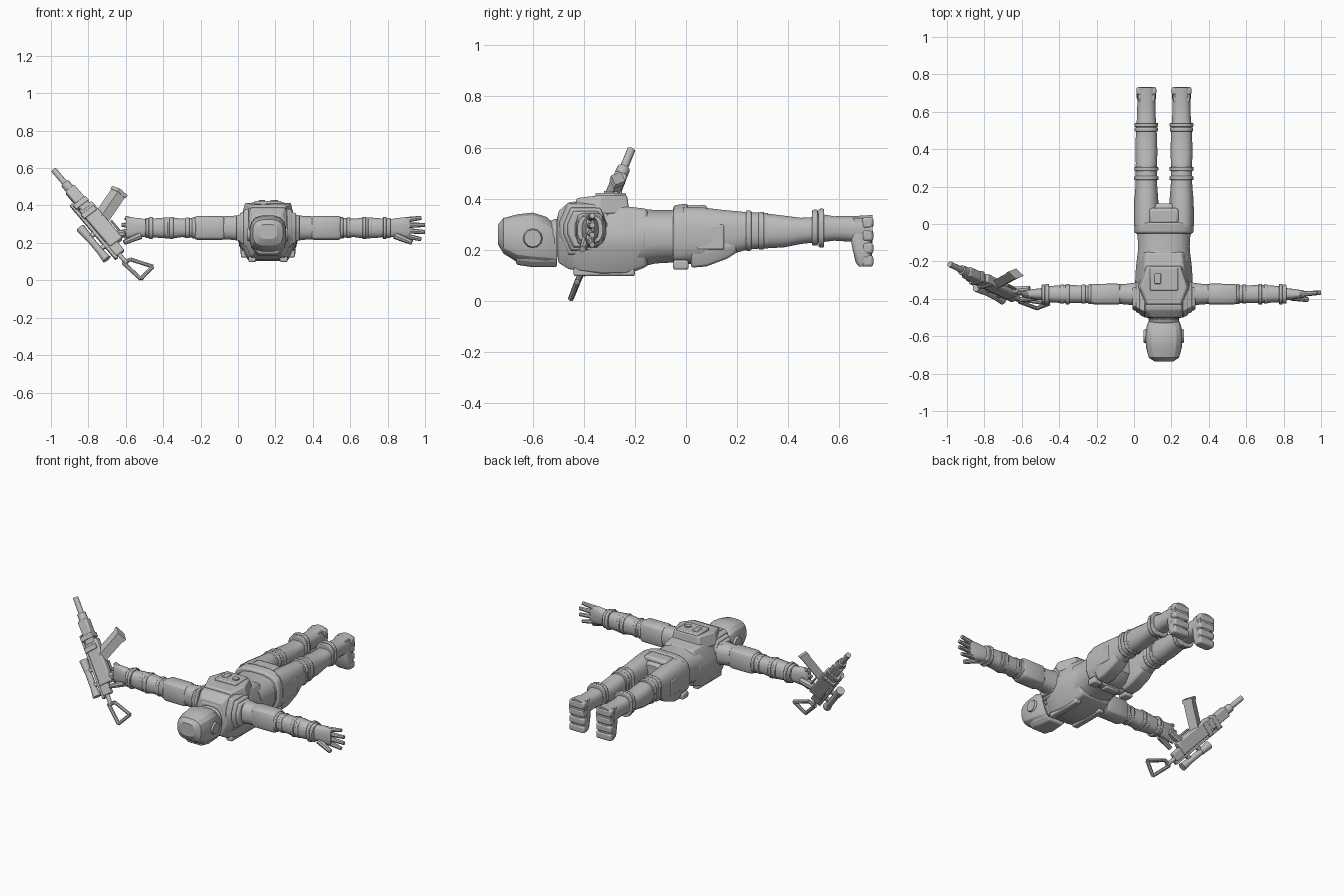
import bpy, bmesh, math
from mathutils import Vector, Matrix

if "Cube" in bpy.data.objects:
    bpy.data.objects.remove(bpy.data.objects["Cube"])

CX = 0.16            # body centre line
ARM_Y, ARM_Z = -0.375, 0.28

grey = bpy.data.materials.new("plain_grey")
grey.use_nodes = True
grey.diffuse_color = (0.5, 0.5, 0.5, 1)
grey.node_tree.nodes["Principled BSDF"].inputs["Base Color"].default_value = (0.5, 0.5, 0.5, 1)


def finish(name, bm, bevel=0.0, matrix=None, angle=35):
    if matrix:
        bm.transform(matrix)
    bmesh.ops.recalc_face_normals(bm, faces=bm.faces)
    mesh = bpy.data.meshes.new(name)
    bm.to_mesh(mesh)
    bm.free()
    mesh.materials.append(grey)
    ob = bpy.data.objects.new(name, mesh)
    bpy.context.collection.objects.link(ob)
    if bevel:
        mod = ob.modifiers.new("bevel", "BEVEL")
        mod.width, mod.segments, mod.limit_method = bevel, 2, "ANGLE"
    bpy.ops.object.select_all(action="DESELECT")
    ob.select_set(True)
    bpy.context.view_layer.objects.active = ob
    bpy.ops.object.shade_smooth_by_angle(angle=math.radians(angle))
    return ob


def oval(n=16, power=2.6):
    pts = []
    for i in range(n):
        t = 2 * math.pi * (i + 0.5) / n
        c, s = math.cos(t), math.sin(t)
        pts.append((math.copysign(abs(c) ** (2 / power), c), math.copysign(abs(s) ** (2 / power), s)))
    return pts


HEX = [(1, -.25), (1, .25), (.68, 1), (-.68, 1), (-1, .25), (-1, -.25), (-.68, -1), (.68, -1)]


def loft(name, axis, rings, section=None, bevel=0.0, matrix=None, angle=35):
    """rings: (position, centre a, centre b, radius a, radius b) along the axis"""
    section = section or oval()
    bm = bmesh.new()
    loops = []
    for p, ca, cb, ra, rb in rings:
        loop = []
        for u, v in section:
            a, b = ca + u * ra, cb + v * rb
            loop.append(bm.verts.new({"x": (p, a, b), "y": (a, p, b), "z": (a, b, p)}[axis]))
        loops.append(loop)
    n = len(section)
    for l0, l1 in zip(loops, loops[1:]):
        for i in range(n):
            bm.faces.new((l0[i], l0[(i + 1) % n], l1[(i + 1) % n], l1[i]))
    bm.faces.new(loops[0])
    bm.faces.new(loops[-1])
    return finish(name, bm, bevel, matrix, angle)


def box(name, lo, hi, bevel=0.008, matrix=None):
    bm = bmesh.new()
    bmesh.ops.create_cube(bm, size=1)
    lo, hi = Vector(lo), Vector(hi)
    bm.transform(Matrix.Translation((lo + hi) / 2) @ Matrix.Diagonal((*(hi - lo), 1)))
    return finish(name, bm, bevel, matrix)


def rod(name, p, q, r, r2=None, sides=12, matrix=None, flat=1.0):
    p, q = Vector(p), Vector(q)
    bm = bmesh.new()
    bmesh.ops.create_cone(bm, cap_ends=True, segments=sides, radius1=r, radius2=r2 or r, depth=(q - p).length)
    bm.transform(Matrix.Diagonal((1, flat, 1, 1)))
    bm.transform(Matrix.Translation((p + q) / 2) @ (q - p).to_track_quat("Z", "Y").to_matrix().to_4x4())
    return finish(name, bm, 0, matrix)


def spans(rows):
    """(y, half width, low z, high z) rows to centred rings"""
    return [(y, CX, (a + b) / 2, w, (b - a) / 2) for y, w, a, b in rows]


# Head, face down, crown towards -y
loft("helmet", "y", spans([(-.735, .05, .22, .30), (-.715, .082, .185, .325), (-.66, .097, .15, .34),
     (-.60, .1, .14, .347), (-.545, .093, .138, .33), (-.505, .078, .14, .29)]), oval(16, 3), angle=25)
loft("visor_guard", "y", spans([(-.665, .07, .142, .2), (-.6, .078, .132, .2), (-.505, .068, .132, .2)]), HEX, .008)
for s in (-1, 1):
    rod("ear_cup", (CX + s * .085, -.60, .245), (CX + s * .108, -.60, .245), .042, .034)
loft("neck", "y", spans([(-.56, .068, .17, .31), (-.45, .08, .18, .33)]))
loft("neck_ring", "y", spans([(-.53, .078, .165, .315), (-.505, .085, .165, .325)]), bevel=.006)

# Torso armour
loft("chest", "y", spans([(-.505, .09, .165, .335), (-.47, .12, .14, .37), (-.42, .15, .112, .39),
     (-.33, .155, .102, .385), (-.235, .15, .102, .37), (-.15, .14, .135, .36)]), HEX, .012)
loft("abdomen", "y", spans([(-.2, .145, .125, .365), (-.12, .14, .145, .357), (-.03, .145, .15, .357)]))
loft("collar", "y", spans([(-.5, .105, .15, .35), (-.46, .135, .125, .385), (-.43, .135, .12, .39)]), HEX, .006)
for s in (-1, 1):
    # shoulder yoke built from stacked angular plates
    for d, r in ((.13, .105), (.15, .088), (.168, .074)):
        loft("shoulder_plate", "x", [(CX + s * (d - .03), -.395, ARM_Z, r, r),
             (CX + s * d, -.39, ARM_Z, r * .92, r * .9)], HEX, .005)
    box("chest_strap", (CX + s * .085 - .02, -.44, .097), (CX + s * .085 + .02, -.2, .13))

# Pack on the back
bm = bmesh.new()
outline = [(.1, -.22), (.143, -.34), (.105, -.44), (-.105, -.44), (-.143, -.34), (-.1, -.22)]
low = [bm.verts.new((CX + x, y, .34)) for x, y in outline]
high = [bm.verts.new((CX + x * .86, -.33 + (y + .33) * .9, .402 if y < -.4 else .415)) for x, y in outline]
bm.faces.new(low)
bm.faces.new(high)
for i in range(6):
    bm.faces.new((low[i], low[(i + 1) % 6], high[(i + 1) % 6], high[i]))
finish("back_pack", bm, .008)
box("pack_panel", (.085, -.355, .39), (.235, -.235, .423), .006)
box("pack_switch", (.11, -.32, .41), (.145, -.265, .429), .004)
rod("pack_dial", (.195, -.30, .41), (.195, -.30, .43), .02)

# Hips
loft("pelvis", "y", spans([(-.06, .145, .15, .355), (0, .152, .14, .37), (.06, .13, .15, .365), (.11, .075, .19, .34)]))
loft("belt", "y", spans([(-.05, .16, .132, .375), (.008, .16, .13, .383)]), oval(16, 3.2), .01)
box("belt_buckle", (.11, -.045, .122), (.21, .005, .15))
box("rear_pouch", (.08, .0, .34), (.24, .085, .376), .015)
for s in (-1, 1):
    box("belt_pouch", (CX + s * .115 - .03, -.05, .122), (CX + s * .115 + .03, .01, .16))

# Legs and boots
for s in (-1, 1):
    lx = CX + s * .094

    def leg(name, rows, bevel=0.0, section=None):
        return loft(name, "y", [(y, lx, (a + b) / 2, w, (b - a) / 2) for y, w, a, b in rows], section, bevel)

    leg("thigh", [(-.01, .067, .15, .37), (.06, .068, .145, .368), (.14, .064, .17, .358), (.24, .056, .2, .348)])
    leg("thigh_pad", [(.02, .055, .13, .25), (.08, .06, .135, .27), (.16, .058, .165, .26), (.2, .05, .19, .26)], .008, HEX)
    leg("knee", [(.22, .058, .2, .35), (.32, .058, .205, .345)])
    leg("shin", [(.30, .056, .205, .345), (.38, .06, .208, .335), (.45, .058, .222, .326), (.52, .055, .23, .33)])
    leg("boot_shaft", [(.5, .056, .225, .345), (.58, .05, .235, .332), (.66, .049, .23, .333), (.73, .052, .225, .337)])
    for y, w, a, b in ((.245, .066, .195, .355), (.295, .065, .2, .35), (.505, .063, .215, .358), (.53, .064, .208, .362)):
        leg("leg_band", [(y - .011, w, a, b), (y + .011, w, a, b)], .005)
    box("holster", (lx + s * .05 - .015, .04, .2), (lx + s * .05 + .015, .15, .3))
    loft("foot", "z", [(.325, lx, .69, .046, .04), (.25, lx, .685, .049, .043), (.2, lx, .69, .052, .038),
         (.15, lx, .696, .052, .032), (.135, lx, .7, .046, .024)], oval(16, 4))
    for i in range(4):
        z = .14 + i * .05
        box("sole_bar", (lx - .053, .69, z - .006), (lx + .053, .733, z + .038), .01)

# Arms
for s in (-1, 1):
    def arm(name, rows, bevel=0.0, section=None):
        return loft(name, "x", [(CX + s * d, ARM_Y, ARM_Z, ry, rz) for d, ry, rz in rows], section, bevel)

    arm("upper_arm", [(.1, .07, .075), (.2, .056, .064), (.30, .05, .062), (.4, .05, .058)])
    arm("arm_plate", [(.235, .054, .062), (.25, .057, .066), (.375, .056, .066), (.39, .05, .06)], .004, oval(12, 4))
    arm("forearm", [(.38, .048, .055), (.46, .048, .05), (.52, .05, .058), (.58, .046, .054), (.65, .042, .048)])
    for d, r in ((.395, .058), (.43, .056), (.515, .06), (.545, .056), (.625, .06), (.645, .055)):
        arm("arm_band", [(d - .01, r * .93, r), (d + .01, r * .93, r)], .004)
    # hand: palm, four fingers, thumb
    arm("palm", [(.64, .034, .045), (.68, .03, .052), (.735, .022, .058), (.76, .016, .054)])
    reach = 1.0 if s > 0 else .93
    for i in range(4):
        z = ARM_Z + .042 - i * .028
        tip = CX + s * (.84 - (.02 if i in (0, 3) else 0)) * reach
        rod("finger", (CX + s * .73, ARM_Y, z), (tip, ARM_Y + .008, z + (.012 - i * .01)), .0155, .011, 8)
    rod("thumb", (CX + s * .68, ARM_Y - .015, ARM_Z - .04), (CX + s * .77, ARM_Y - .03, ARM_Z - .078), .02, .013, 8)

# Rifle in its own frame: x from muzzle to stock, y towards the magazine
along = Vector((.617, -.296, -.729)).normalized()
up = Vector((.787, .21, .585))
up = (up - along * up.dot(along)).normalized()
side = along.cross(up)
G = Matrix((along, up, side)).transposed().to_4x4()
G.translation = (-.985, -.215, .59)

rod("barrel", (0, 0, 0), (.25, 0, 0), .016, matrix=G)
rod("muzzle_sleeve", (.1, 0, 0), (.15, 0, 0), .026, matrix=G)
box("handguard", (.14, -.032, -.026), (.29, .03, .026), .008, G)
box("receiver", (.27, -.04, -.024), (.54, .045, .024), .008, G)
box("receiver_rear", (.5, -.045, -.018), (.6, .01, .018), .006, G)
box("top_rail", (.215, -.06, -.012), (.61, -.042, .012), .003, G)
for t in (.23, .30):
    box("rail_block", (t, -.05, -.03), (t + .03, .035, .03), .004, G)
for t in (.41, .5):
    box("scope_mount", (t, -.09, -.01), (t + .025, -.05, .01), .003, G)
rod("scope_tube", (.38, -.094, 0), (.56, -.094, 0), .019, matrix=G)
rod("scope_lens", (.35, -.094, 0), (.42, -.094, 0), .025, .021, matrix=G)
rod("scope_eyepiece", (.53, -.094, 0), (.58, -.094, 0), .02, .025, matrix=G)
rod("magazine", (.375, .03, 0), (.315, .2, 0), .044, sides=4, matrix=G @ Matrix.Diagonal((1, 1, .6, 1)))
rod("magazine_base", (.32, .185, 0), (.314, .204, 0), .05, sides=4, matrix=G @ Matrix.Diagonal((1, 1, .6, 1)))
rod("pistol_grip", (.5, .02, 0), (.54, .12, 0), .024, .021, 8, G)
rod("trigger_guard", (.42, .06, 0), (.5, .06, 0), .007, sides=6, matrix=G)
rod("stock_tube", (.58, -.025, 0), (.665, -.025, 0), .012, matrix=G)
frame = [(.65, -.038), (.66, .005), (.766, .072), (.782, -.022)]
for (a, b), (c, d) in zip(frame, frame[1:] + frame[:1]):
    rod("stock_bar", (a, b, 0), (c, d, 0), .011, sides=8, matrix=G)
